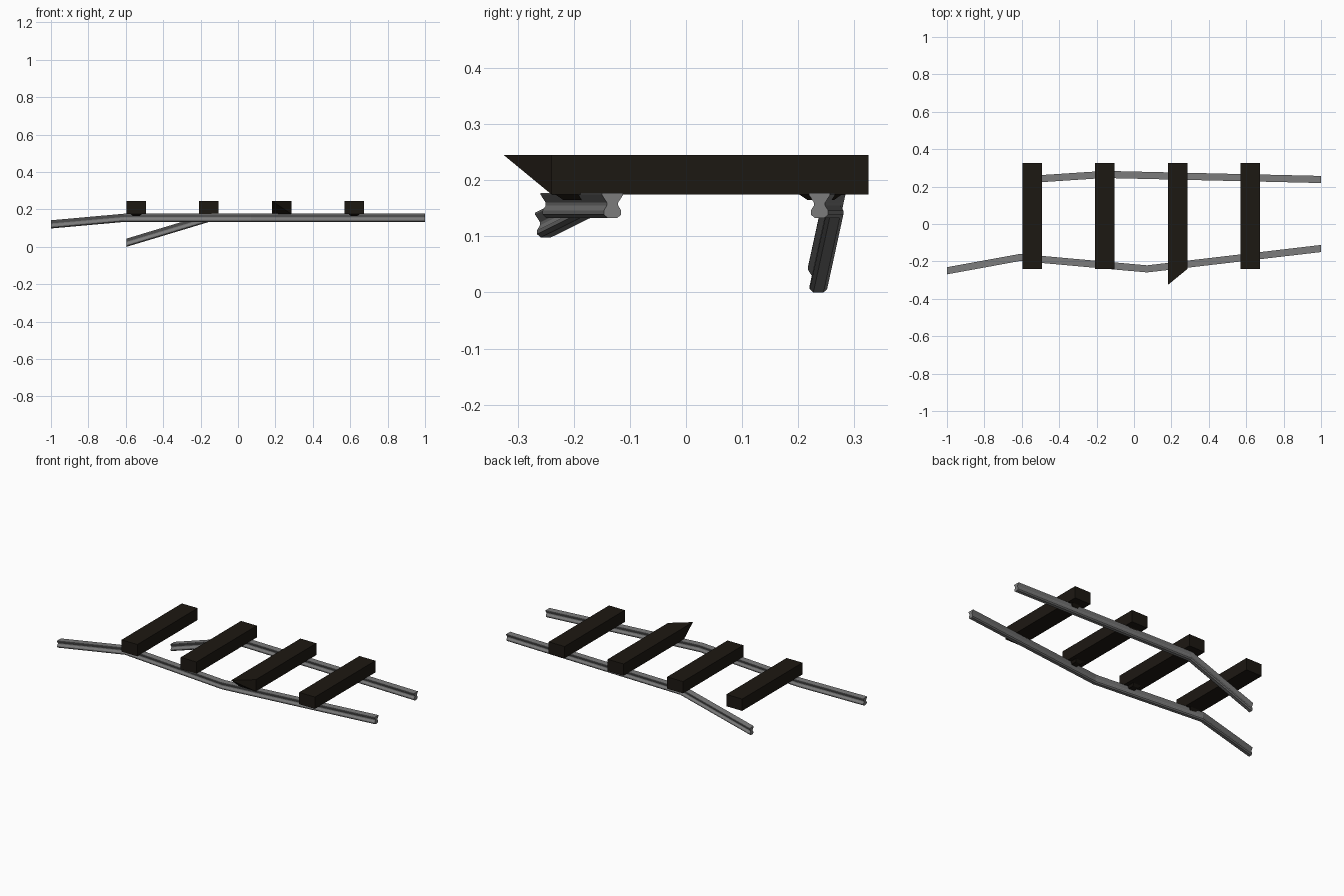
import bpy

if "Cube" in bpy.data.objects:
    bpy.data.objects.remove(bpy.data.objects["Cube"])


def material(name, rgb):
    m = bpy.data.materials.new(name)
    m.diffuse_color = (*rgb, 1)
    m.use_nodes = True
    m.node_tree.nodes["Principled BSDF"].inputs["Base Color"].default_value = m.diffuse_color
    return m


STEEL = material("dark_steel", (0.2, 0.2, 0.2))
WOOD = material("dark_wood", (0.012, 0.009, 0.006))


def make(name, verts, faces, mat):
    me = bpy.data.meshes.new(name)
    me.from_pydata(verts, [], faces)
    me.materials.append(mat)
    ob = bpy.data.objects.new(name, me)
    bpy.context.collection.objects.link(ob)
    return ob


def loft(name, rings, mat):
    """Skin a list of equal-sized rings and cap both ends."""
    n = len(rings[0])
    verts = [v for r in rings for v in r]
    faces = [(k * n + i, k * n + (i + 1) % n, (k + 1) * n + (i + 1) % n, (k + 1) * n + i)
             for k in range(len(rings) - 1) for i in range(n)]
    faces.append(tuple(reversed(range(n))))
    faces.append(tuple(range(len(verts) - n, len(verts))))
    return make(name, verts, faces, mat)


# Upside-down rail section: wide foot on top, narrow web, rounded head below
half = [(0.019, 0.177), (0.019, 0.174), (0.010, 0.160), (0.010, 0.155),
        (0.0155, 0.146), (0.0155, 0.139), (0.009, 0.133)]
section = [(-y, z) for y, z in half] + [(y, z) for y, z in reversed(half)]


def rail(name, path):
    loft(name, [[(x, y + py, z + dz) for py, z in section] for x, y, dz in path], STEEL)


# Bent rails: (x, y, drop)
rail("front_rail", [(-1, -0.25, -0.035), (-0.61, -0.179, 0), (0.07, -0.24, 0), (1, -0.131, 0)])
rail("back_rail", [(-0.596, 0.236, -0.133), (-0.155, 0.265, 0), (1, 0.238, 0)])

# Wooden ties and the small tapered plates beneath them
W, Z0, Z1 = 0.052, 0.175, 0.245
for i, x in enumerate((-0.544, -0.156, 0.234, 0.621)):
    tip = -0.325 if i == 2 else -0.24   # third tie is splintered at one corner
    rings = [[(x - W, y0, Z0), (x + W, y1, Z0), (x + W, y1, Z1), (x - W, y2, Z1)]
             for y0, y1, y2 in ((-0.24, -0.24, tip), (0.325, 0.325, 0.325))]
    tie = loft(f"tie_{i + 1}", rings, WOOD)
    if i == 2:
        # split the bent front and side faces cleanly into triangles
        mod = tie.modifiers.new("triangulate", 'TRIANGULATE')
        mod.quad_method = 'FIXED'
    for side, y in (("front", -0.195), ("back", 0.24)):
        if i == 0 and side == "back":
            continue
        plate = [[(x + sx * 0.03 * s, y + sy * 0.04 * s, z)
                  for sx, sy in ((-1, -1), (1, -1), (1, 1), (-1, 1))]
                 for s, z in ((0.6, 0.165), (1, 0.176))]
        loft(f"{side}_plate_{i + 1}", plate, WOOD)
